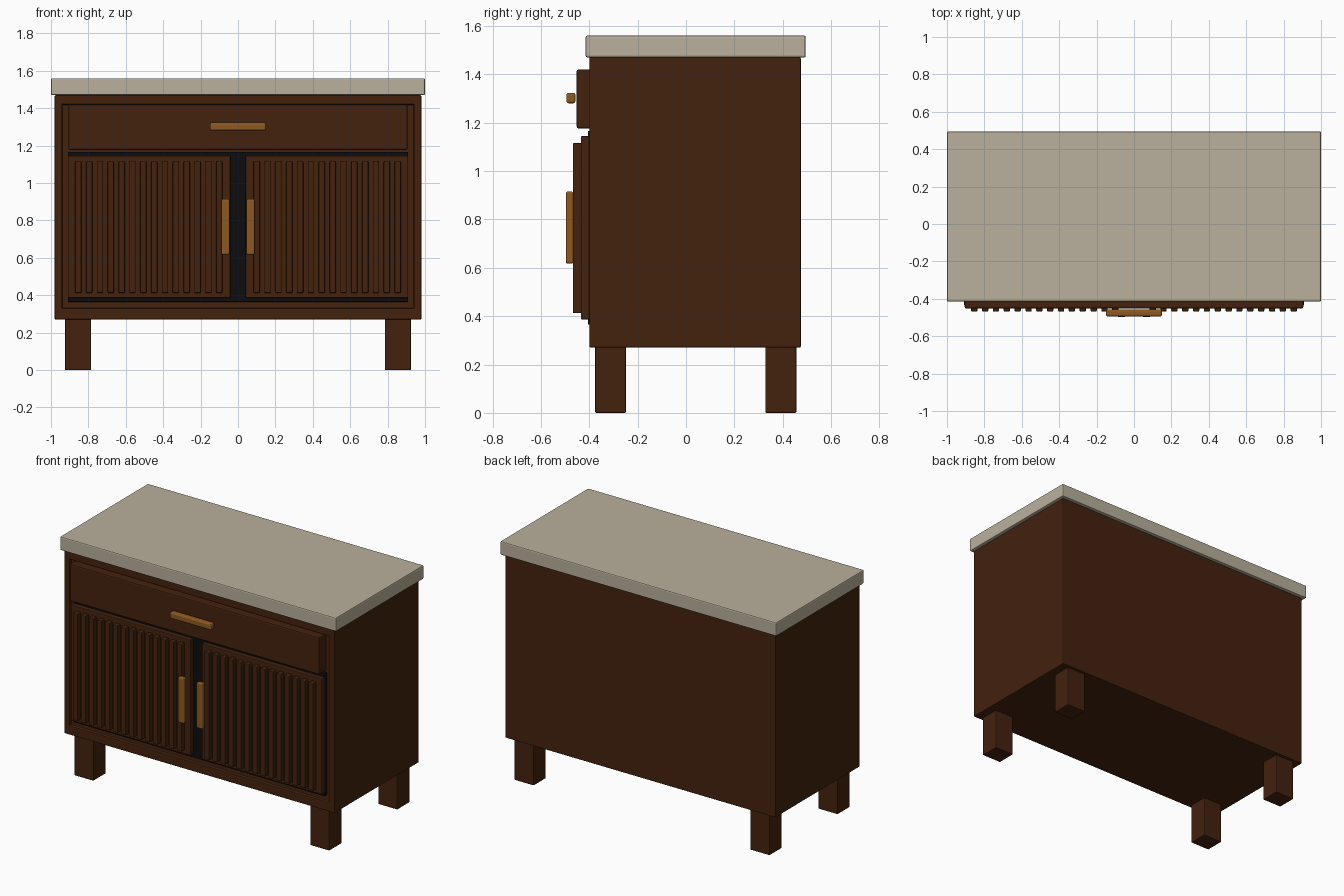
import bpy
import bmesh

if "Cube" in bpy.data.objects:
    bpy.data.objects.remove(bpy.data.objects["Cube"], do_unlink=True)


def material(name, r, g, b):
    mat = bpy.data.materials.new(name)
    mat.use_nodes = True
    mat.diffuse_color = (r, g, b, 1)
    bsdf = mat.node_tree.nodes["Principled BSDF"]
    bsdf.inputs["Base Color"].default_value = (r, g, b, 1)
    bsdf.inputs["Roughness"].default_value = 0.6
    return mat


walnut = material("dark walnut", 0.057, 0.016, 0.0045)
stone = material("beige stone", 0.49, 0.44, 0.34)
brass = material("warm brass", 0.27, 0.1, 0.015)
black = material("shadow black", 0.004, 0.004, 0.005)


def box(name, xs, ys, zs, mat, bevel=0.005, segments=2, recess=None):
    """Bevelled box from ranges; recess = (margins, depth) sinks a panel into its front."""
    bm = bmesh.new()
    bmesh.ops.create_cube(bm, size=1)
    for v in bm.verts:
        for i, (low, high) in enumerate((xs, ys, zs)):
            v.co[i] = low if v.co[i] < 0 else high
    if recess:
        (side, bottom, top), depth = recess
        front = min(bm.faces, key=lambda f: f.calc_center_median().y)
        bmesh.ops.inset_region(bm, faces=[front], thickness=side)
        inner = list(front.verts)
        middle = sum(zs) / 2
        for v in inner:
            v.co.z = zs[0] + bottom if v.co.z < middle else zs[1] - top
        # Sink the panel, leaving straight walls around it
        moved = bmesh.ops.extrude_discrete_faces(bm, faces=[front])["faces"][0]
        for v in moved.verts:
            v.co.y += depth
    bmesh.ops.recalc_face_normals(bm, faces=bm.faces)
    mesh = bpy.data.meshes.new(name)
    bm.to_mesh(mesh)
    bm.free()
    mesh.materials.append(mat)
    obj = bpy.data.objects.new(name, mesh)
    bpy.context.collection.objects.link(obj)
    mod = obj.modifiers.new("soft edges", "BEVEL")
    mod.width = bevel
    mod.segments = segments
    mod.limit_method = "ANGLE"
    return obj


def span(center, size):
    return (center - size / 2, center + size / 2)


# Carcass with a shallow framed front, and the overhanging top
box("cabinet_body", (-0.98, 0.98), (-0.4, 0.475), (0.27, 1.47), walnut,
    recess=((0.055, 0.06, 0.05), 0.02))
box("countertop", (-1, 1), (-0.415, 0.495), (1.47, 1.56), stone, 0.007)

# Dark backing behind the doors
box("door_backing", (-0.91, 0.91), (-0.406, -0.37), (0.365, 1.166), black, 0.002)

# Drawer
box("drawer_front", (-0.905, 0.905), (-0.452, -0.37), (1.176, 1.42), walnut, 0.008)
box("drawer_handle", (-0.15, 0.15), (-0.495, -0.457), (1.28, 1.323), brass, 0.01, 3)

# Doors, slats, handles and legs on both sides
slat_count = 14
for side, label in ((-1, "right"), (1, "left")):
    box(f"{label}_door", span(side * 0.475, 0.87), (-0.435, -0.395), (0.386, 1.145), walnut)
    for i in range(slat_count):
        x = side * (0.1 + i * 0.058)
        box(f"{label}_door_slat_{i + 1}", span(x, 0.034), (-0.468, -0.43),
            (0.412, 1.116), walnut, 0.006)
    box(f"{label}_door_handle", span(side * 0.067, 0.044), (-0.497, -0.466),
        (0.617, 0.915), brass, 0.008, 3)
    for y, place in ((-0.312, "front"), (0.392, "back")):
        box(f"{label}_{place}_leg", span(side * 0.855, 0.14), span(y, 0.128),
            (0, 0.275), walnut)
